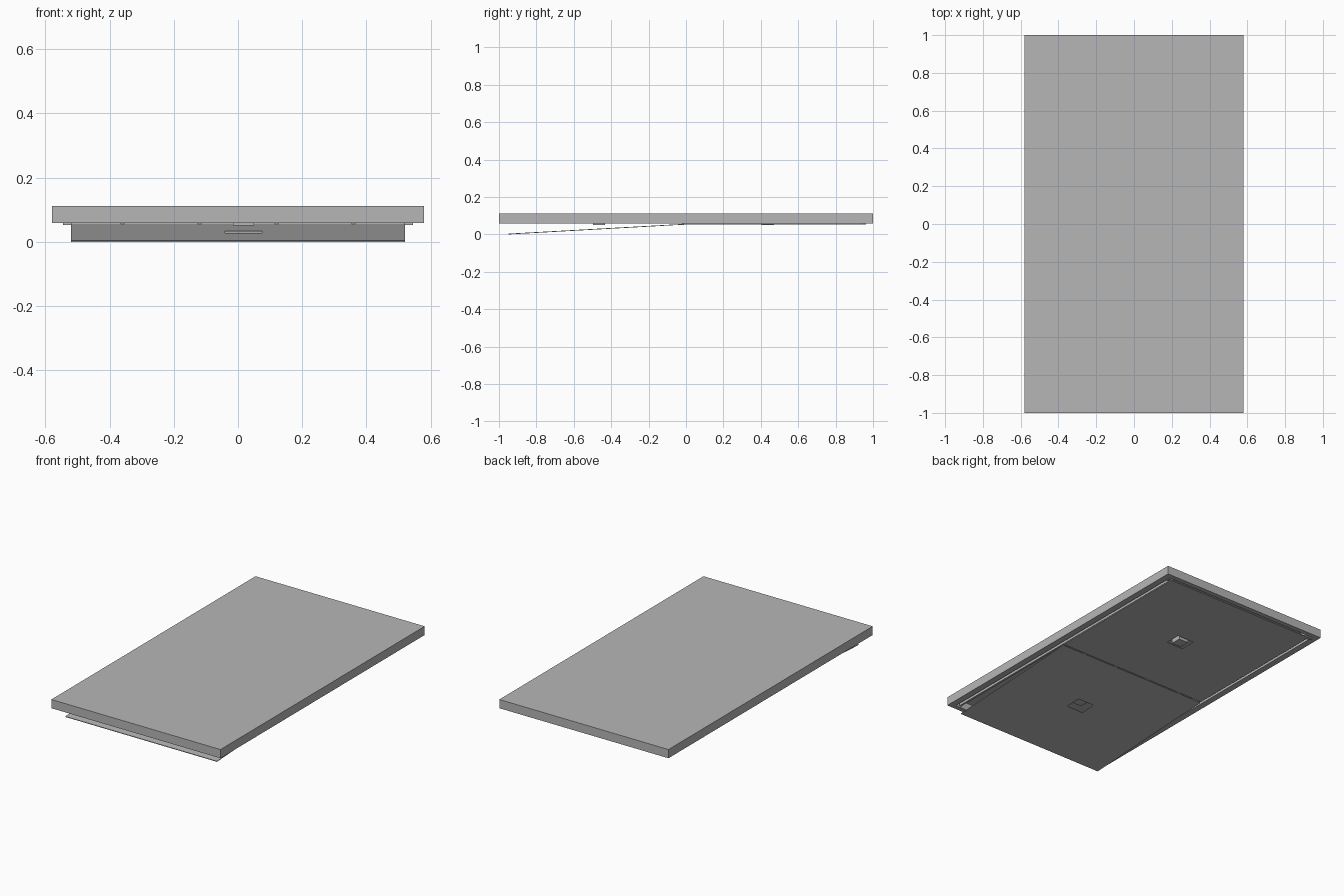
import bpy
import bmesh
import math

cube = bpy.data.objects.get("Cube")
if cube:
    bpy.data.objects.remove(cube, do_unlink=True)

grey = bpy.data.materials.new("plain grey")
grey.use_nodes = True
COLOUR = (0.47, 0.47, 0.47, 1)
grey.diffuse_color = COLOUR
grey.node_tree.nodes["Principled BSDF"].inputs["Base Color"].default_value = COLOUR


def finish(name, bm):
    bmesh.ops.recalc_face_normals(bm, faces=bm.faces)
    mesh = bpy.data.meshes.new(name)
    bm.to_mesh(mesh)
    bm.free()
    mesh.materials.append(grey)
    obj = bpy.data.objects.new(name, mesh)
    bpy.context.scene.collection.objects.link(obj)
    return obj


def loop(bm, rect, z):
    x0, x1, y0, y1 = rect
    return [bm.verts.new((x, y, z)) for x, y in ((x0, y0), (x1, y0), (x1, y1), (x0, y1))]


def bridge(bm, a, b):
    for i in range(4):
        j = (i + 1) % 4
        bm.faces.new((a[i], a[j], b[j], b[i]))


def box(name, rect, z0, z1):
    bm = bmesh.new()
    low, high = loop(bm, rect, z0), loop(bm, rect, z1)
    bm.faces.new(low)
    bm.faces.new(high)
    bridge(bm, low, high)
    return finish(name, bm)


def pierced_plate(name, outer, hole, z0, z1):
    bm = bmesh.new()
    loops = [loop(bm, outer, z0), loop(bm, outer, z1), loop(bm, hole, z1), loop(bm, hole, z0)]
    for i in range(4):
        bridge(bm, loops[i], loops[(i + 1) % 4])
    return finish(name, bm)


# Housing: shallow tray open at the bottom
bm = bmesh.new()
outer, pocket = (-0.58, 0.58, -1, 1), (-0.54, 0.54, -0.97, 0.97)
top, rim = loop(bm, outer, 0.112), loop(bm, outer, 0.058)
lip, ceiling = loop(bm, pocket, 0.058), loop(bm, pocket, 0.105)
bm.faces.new(top)
bm.faces.new(ceiling)
for a, b in ((top, rim), (rim, lip), (lip, ceiling)):
    bridge(bm, a, b)
finish("housing", bm)

# Side rails inside the tray
for side, x in (("left", 0.515), ("right", -0.515)):
    box(side + "_rail", (x - 0.006, x + 0.006, -0.96, 0.96), 0.06, 0.105)

# Closed rear leaf with its latch opening and end bar
pierced_plate("rear_leaf", (-0.52, 0.52, -0.015, 0.95),
              (-0.04, 0.075, 0.39, 0.49), 0.054, 0.058)
box("rear_bar", (-0.545, 0.545, 0.945, 0.962), 0.053, 0.058)

# Front leaf hanging slightly open from its hinge line
HINGE_Y, HINGE_Z = -0.02, 0.0535
front = pierced_plate("front_leaf", (-0.52, 0.52, -0.93, 0),
                      (-0.04, 0.075, -0.495, -0.395), -0.002, 0.002)
front.location = (0, HINGE_Y, HINGE_Z)
front.rotation_euler.x = math.asin(0.0555)

# Latch blocks behind the openings
for name, y in (("rear_latch", 0.437), ("front_latch", -0.465)):
    box(name, (-0.015, 0.05, y - 0.033, y + 0.033), 0.051, 0.105)

# Small hinge knuckles
for i in range(4):
    x = -0.36 + 0.24 * i
    box("hinge_knuckle", (x - 0.006, x + 0.006, -0.022, -0.012), 0.051, 0.06)
